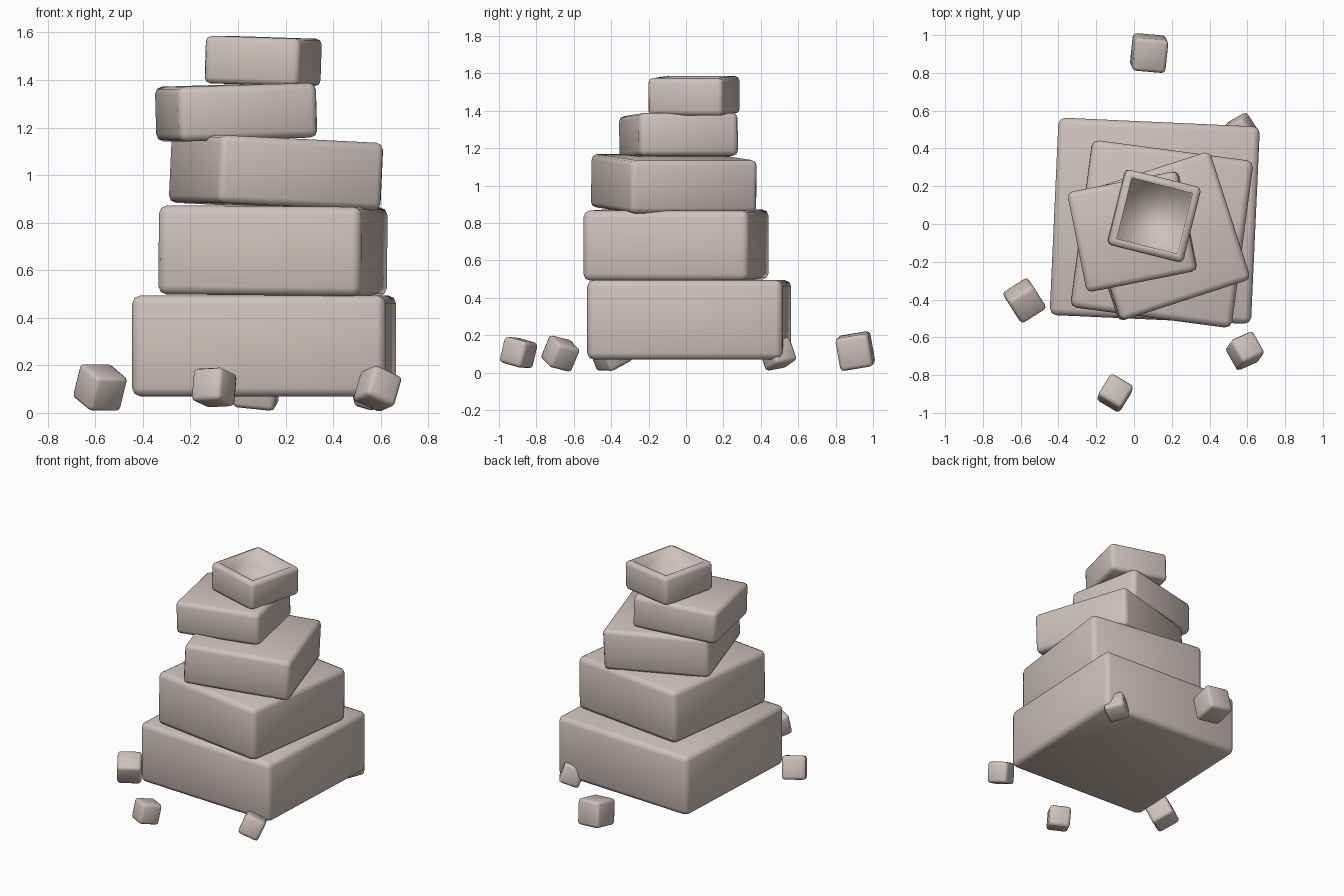
import bpy, bmesh
from math import radians
from mathutils import Matrix

if "Cube" in bpy.data.objects:
    bpy.data.objects.remove(bpy.data.objects["Cube"])

clay = bpy.data.materials.new("pinkish_grey_stone")
clay.diffuse_color = (0.62, 0.535, 0.505, 1)
clay.use_nodes = True
clay.node_tree.nodes["Principled BSDF"].inputs["Base Color"].default_value = clay.diffuse_color


def block(name, size, centre, turn, tilt_x=0, tilt_y=0, bevel=0.035, hollow=None):
    """Rounded stone block, turned about z and then leaned about x and y (degrees)."""
    bm = bmesh.new()
    bmesh.ops.create_cube(bm, size=1)
    bmesh.ops.scale(bm, vec=size, verts=bm.verts)
    if hollow:
        # square pit sunk into the top face
        rim, depth = hollow
        top = max(bm.faces, key=lambda f: f.calc_center_median().z)
        bmesh.ops.inset_region(bm, faces=[top], thickness=rim)
        pit = bmesh.ops.extrude_face_region(bm, geom=[top])
        floor = [v for v in pit["geom"] if isinstance(v, bmesh.types.BMVert)]
        bmesh.ops.translate(bm, vec=(0, 0, -depth), verts=floor)
        if top.is_valid:
            bmesh.ops.delete(bm, geom=[top], context="FACES_ONLY")
        bmesh.ops.recalc_face_normals(bm, faces=bm.faces)
    # round the outer edges only
    half = [s / 2 - 1e-4 for s in size]
    outer = [e for e in bm.edges
             if all(abs(v.co.x) > half[0] and abs(v.co.y) > half[1] for v in e.verts)]
    bmesh.ops.bevel(bm, geom=outer, offset=bevel, segments=2, profile=0.5,
                    affect="EDGES", clamp_overlap=True)
    for f in bm.faces:
        f.smooth = True
    mesh = bpy.data.meshes.new(name)
    bm.to_mesh(mesh)
    bm.free()
    mesh.materials.append(clay)
    obj = bpy.data.objects.new(name, mesh)
    bpy.context.collection.objects.link(obj)
    obj.matrix_world = (Matrix.Translation(centre)
                        @ Matrix.Rotation(radians(tilt_y), 4, "Y")
                        @ Matrix.Rotation(radians(tilt_x), 4, "X")
                        @ Matrix.Rotation(radians(turn), 4, "Z"))
    return obj


# Stacked tiers, bottom to top
block("base_tier", (1.067, 1.046, 0.425), (0.11, 0.017, 0.282), -2.6)
block("second_tier", (0.86, 0.893, 0.375), (0.147, -0.053, 0.682), -7.6, 0, 0.5)
block("third_tier", (0.725, 0.713, 0.285), (0.16, -0.065, 1.01), 17.9, -0.8, 2.6, 0.03)
block("fourth_tier", (0.595, 0.54, 0.23), (-0.008, -0.04, 1.265), 11.2, 0.4, -1.7, 0.03)
block("hollow_top_tier", (0.412, 0.412, 0.2), (0.106, 0.043, 1.48), -14, 0.3, 1.8, 0.025,
      hollow=(0.058, 0.12))

# Loose rubble around the base: size, centre, turn, tilt_x, tilt_y
rubble = {
    "back_rubble": (0.178, (0.08, 0.905, 0.115), -5, 10, 5),
    "left_rubble": (0.158, (-0.58, -0.405, 0.107), 35, 20, 14),
    "front_rubble": (0.142, (-0.1, -0.895, 0.107), -32, -13, 5),
    "right_rubble": (0.142, (0.587, -0.672, 0.102), 24, -22, 16),
    "back_right_rubble": (0.138, (0.565, 0.49, 0.1), 30, 18, -12),
}
for name, (s, centre, turn, tx, ty) in rubble.items():
    block(name, (s, s, s), centre, turn, tx, ty, bevel=0.02)
